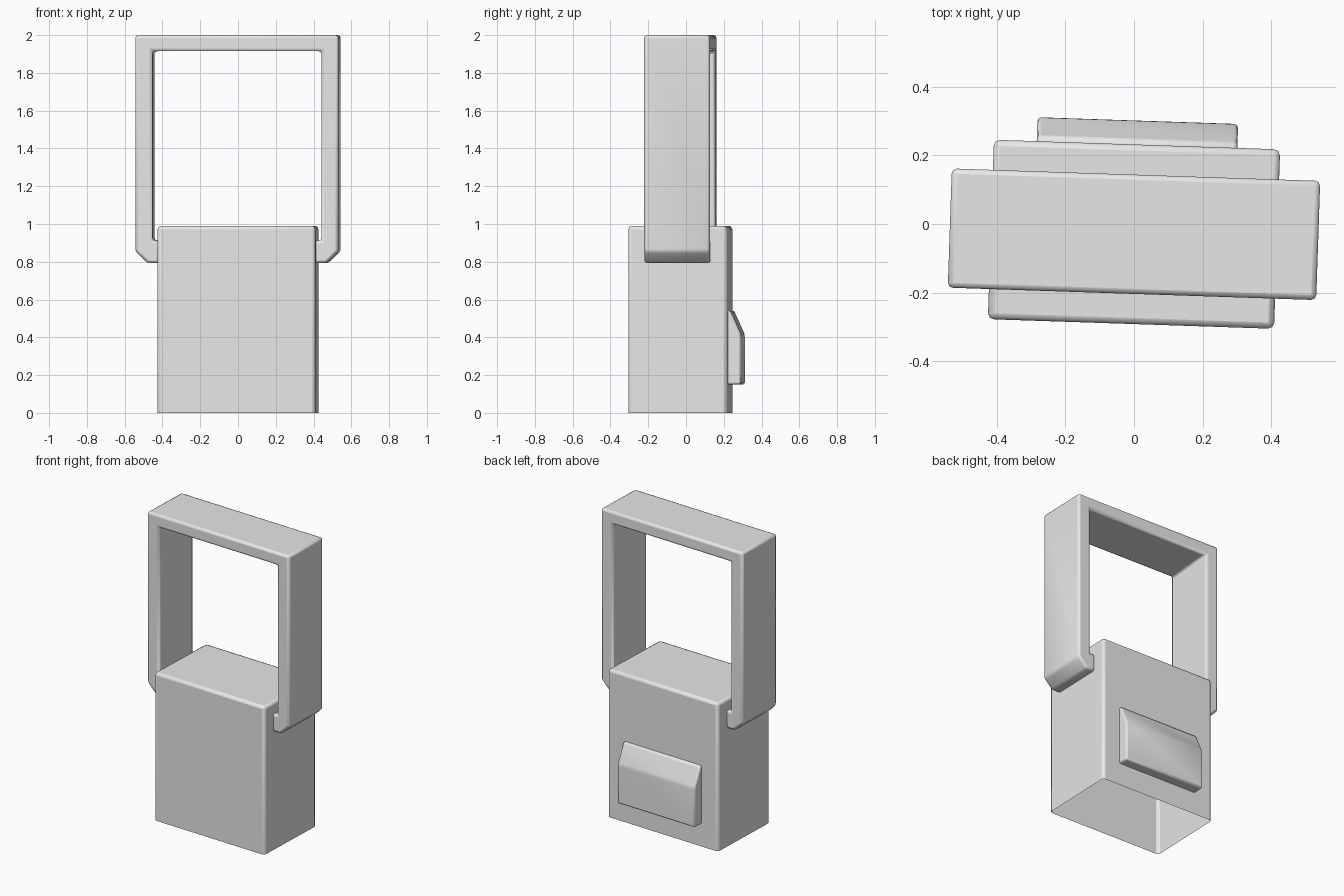
import bpy, bmesh, math
from mathutils import Matrix

cube = bpy.data.objects.get("Cube")
if cube:
    bpy.data.objects.remove(cube, do_unlink=True)

grey = bpy.data.materials.new("light grey")
grey.use_nodes = True
GREY = (0.8, 0.8, 0.8, 1)
grey.diffuse_color = GREY
grey.node_tree.nodes["Principled BSDF"].inputs["Base Color"].default_value = GREY

# The whole model is turned slightly about the vertical axis
PLACE = Matrix.Translation((0, -0.03, 0)) @ Matrix.Rotation(math.radians(-1.93), 4, 'Z')


def extruded(name, profile, to_3d, depth, bevel, open_bottom=False):
    """Extrude a closed 2D profile by a vector and round its edges."""
    bm = bmesh.new()
    face = bm.faces.new([bm.verts.new(to_3d(a, b)) for a, b in profile])
    grown = bmesh.ops.extrude_face_region(bm, geom=[face], use_keep_orig=True)
    moved = [v for v in grown["geom"] if isinstance(v, bmesh.types.BMVert)]
    bmesh.ops.translate(bm, verts=moved, vec=depth)
    bmesh.ops.recalc_face_normals(bm, faces=bm.faces)
    if open_bottom:
        low = [f for f in bm.faces if f.normal.z < -0.9]
        bmesh.ops.delete(bm, geom=low, context='FACES')
    mesh = bpy.data.meshes.new(name)
    bm.to_mesh(mesh)
    bm.free()
    mesh.materials.append(grey)
    obj = bpy.data.objects.new(name, mesh)
    bpy.context.collection.objects.link(obj)
    obj.matrix_world = PLACE
    mod = obj.modifiers.new("rounded edges", 'BEVEL')
    mod.width = bevel
    mod.segments = 2
    mod.limit_method = 'ANGLE'
    mod.angle_limit = math.radians(20)
    bpy.ops.object.select_all(action='DESELECT')
    obj.select_set(True)
    bpy.context.view_layer.objects.active = obj
    bpy.ops.object.shade_smooth_by_angle(angle=math.radians(50))
    return obj


# Box body, hollow and open underneath
bw, bd = 0.418, 0.262
extruded("body", [(-bw, -bd), (bw, -bd), (bw, bd), (-bw, bd)],
         lambda a, b: (a, b, 0), (0, 0, 0.99), 0.018, open_bottom=True)

# Square handle whose ends hook in to the sides of the body
half = [(0.538, 2.0), (0.538, 0.855), (0.475, 0.793), (0.41, 0.793),
        (0.41, 0.912), (0.447, 0.912), (0.447, 1.915)]
outline = half + [(-x, z) for x, z in reversed(half)]
extruded("handle", outline, lambda a, b: (a, -0.174, b), (0, 0.348, 0), 0.015)

# Slanted pocket on the back
pocket = [(0.25, 0.15), (0.332, 0.15), (0.332, 0.415), (0.275, 0.542), (0.25, 0.542)]
extruded("back_pocket", pocket, lambda a, b: (-0.293, a, b), (0.586, 0, 0), 0.012)
